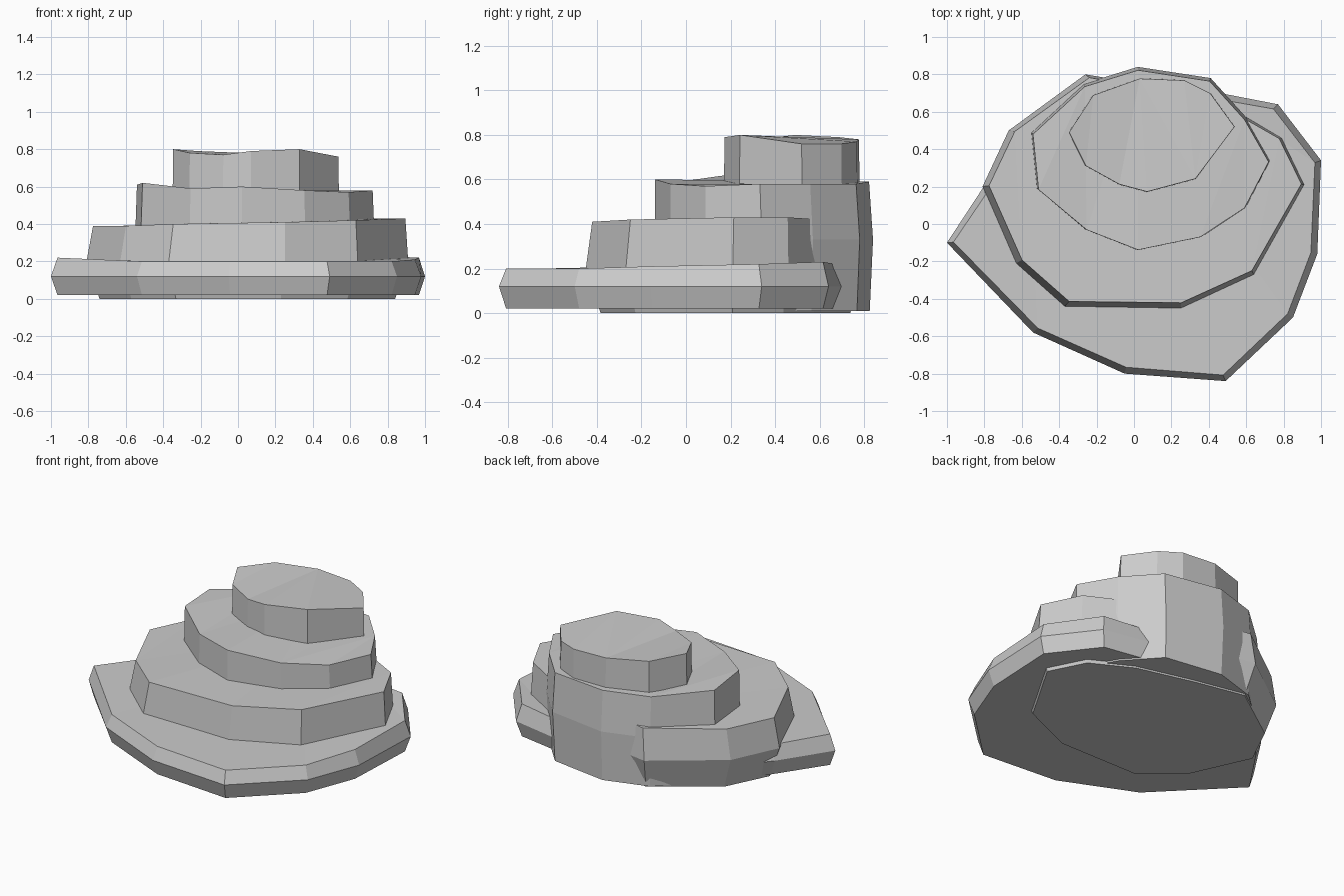
import bpy
import bmesh
from mathutils import Vector

default_cube = bpy.data.objects.get("Cube")
if default_cube:
    bpy.data.objects.remove(default_cube, do_unlink=True)

# One plain stone colour
stone = bpy.data.materials.new("stone grey")
stone.use_nodes = True
grey = (0.6, 0.6, 0.6, 1)
stone.diffuse_color = grey
stone.node_tree.nodes["Principled BSDF"].inputs["Base Color"].default_value = grey


def rock_tier(name, outline, lower_rings, top_inset, top_shift=(0, 0)):
    """Loft an irregular slab.

    outline: widest outline, counter-clockwise, as (x, y, top height) in hundredths
    lower_rings: (height, inset) of each ring below the rim
    top_inset, top_shift: how the rim is pulled in and moved
    """
    bm = bmesh.new()
    points = [Vector(p) / 100 for p in outline]
    centre = sum((p.xy for p in points), Vector((0, 0))) / len(points)

    def pulled_in(point, inset):
        offset = point.xy - centre
        return centre + offset * (1 - inset / offset.length)

    rings = []
    for height, inset in lower_rings:
        rings.append([bm.verts.new((*pulled_in(p, inset), height)) for p in points])
    rim = []
    for p in points:
        flat = pulled_in(p, top_inset) + Vector(top_shift)
        rim.append(bm.verts.new((*flat, p.z)))
    rings.append(rim)

    # Walls between neighbouring rings
    count = len(points)
    for low, high in zip(rings, rings[1:]):
        for i in range(count):
            j = (i + 1) % count
            bm.faces.new((low[i], low[j], high[j], high[i]))

    # Underside and uneven top
    bm.faces.new(list(reversed(rings[0])))
    top = bm.faces.new(rim)
    bmesh.ops.triangulate(bm, faces=[top])
    bmesh.ops.recalc_face_normals(bm, faces=bm.faces[:])

    mesh = bpy.data.meshes.new(name)
    bm.to_mesh(mesh)
    bm.free()
    mesh.materials.append(stone)
    tier = bpy.data.objects.new(name, mesh)
    bpy.context.scene.collection.objects.link(tier)
    return tier


# Broad base ledge with a bulging edge
rock_tier(
    "base_ledge",
    [(-100, -10, 22), (-54, -58, 20), (-5, -80, 20), (49, -84, 20),
     (85, -50, 20), (98, -16, 21), (100, 34, 22), (77, 64, 23),
     (46, 70, 22), (0, 70, 21), (-60, 45, 21), (-79, 22, 21)],
    [(0.02, 0.035), (0.12, 0)],
    0.035,
)

# Second ledge, reaching the ground at the back left
rock_tier(
    "second_ledge",
    [(-81, 20, 39), (-63, -21, 39), (-37, -44, 40), (25, -45, 41),
     (64, -27, 42), (91, 21, 43), (79, 46, 43), (52, 62, 42),
     (10, 74, 41), (-26, 80, 40), (-67, 50, 39)],
    [(0, 0.07), (0.2, 0)],
    0.025, (0.01, 0.005),
)

# Third ledge, with a tall back wall down to the ground
rock_tier(
    "third_ledge",
    [(-55, 49, 61), (-52, 19, 62), (-26, -3, 59), (2, -14, 60),
     (36, -7, 58), (60, 9, 57), (73, 34, 58), (60, 57, 58),
     (41, 78, 58), (2, 84, 59), (-27, 75, 59)],
    [(0.01, 0.015), (0.33, 0)],
    0.01, (0, -0.008),
)

# Small summit block
rock_tier(
    "summit_block",
    [(-35, 49, 80), (-26, 31, 78), (-8, 21, 77), (7, 17, 79),
     (33, 24, 80), (54, 52, 76), (41, 70, 76), (27, 77, 77),
     (3, 78, 78), (-22, 69, 79)],
    [(0.5, 0)],
    0.003,
)
